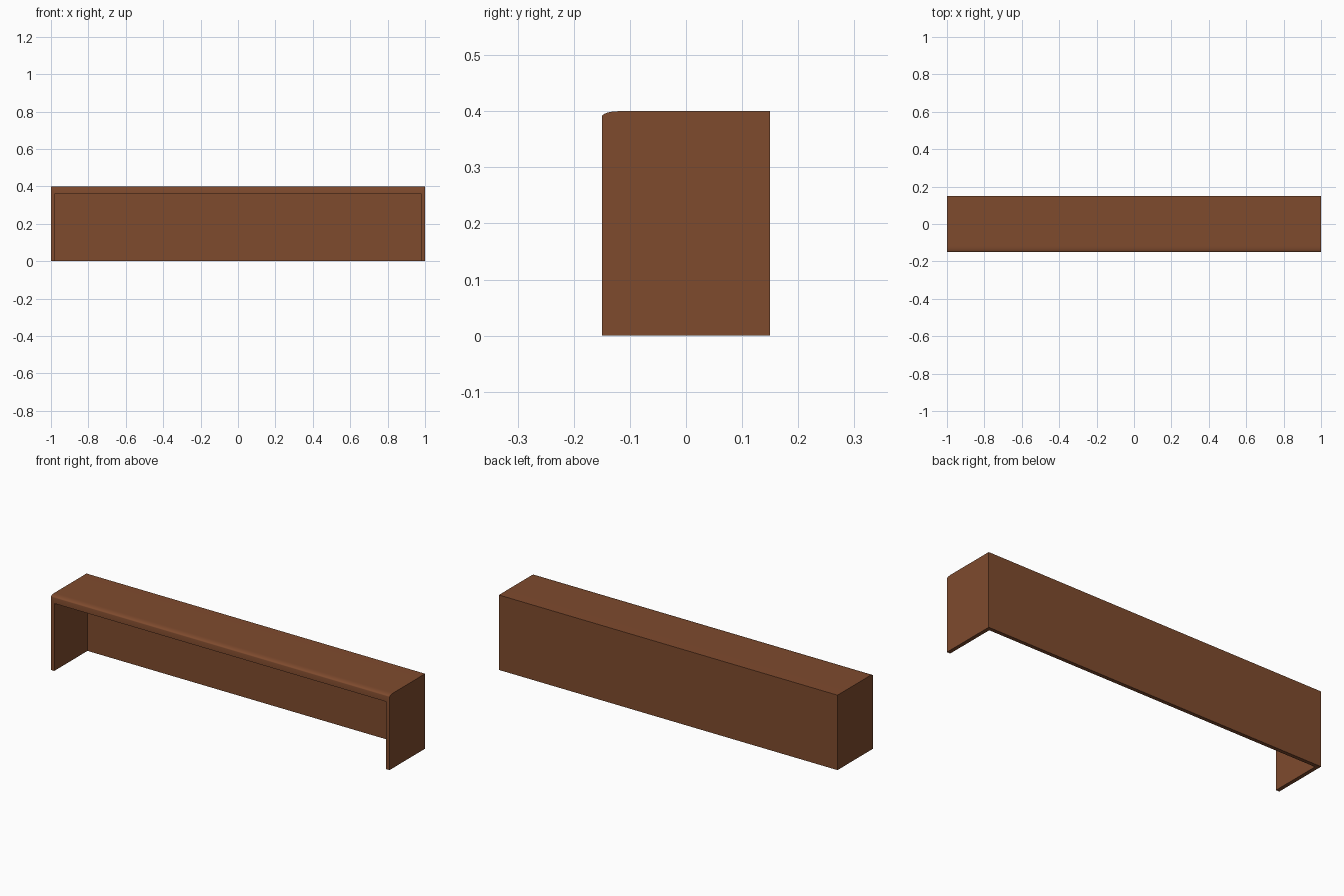
import bpy, bmesh, math

if "Cube" in bpy.data.objects:
    bpy.data.objects.remove(bpy.data.objects["Cube"])

W, D, H = 1.0, 0.15, 0.40      # half width, half depth, height
SIDE, TOP, BACK = 0.02, 0.04, 0.02

wood = bpy.data.materials.new("brown wood")
wood.diffuse_color = (0.212, 0.070, 0.027, 1)
wood.use_nodes = True
wood.node_tree.nodes["Principled BSDF"].inputs["Base Color"].default_value = wood.diffuse_color

# Side profile (y, z) with a shallow elliptical rounding on the front top edge
ry, rz, n = 0.03, 0.01, 8
profile = [(D, 0), (D, H)]
for i in range(n + 1):
    a = math.pi / 2 * (1 + i / n)
    profile.append((-D + ry + ry * math.cos(a), H - rz + rz * math.sin(a)))
profile.append((-D, 0))

# Shelf body: profile extruded across the full width
bm = bmesh.new()
face = bm.faces.new([bm.verts.new((-W, y, z)) for y, z in profile])
ext = bmesh.ops.extrude_face_region(bm, geom=[face])
bmesh.ops.translate(bm, vec=(2 * W, 0, 0),
                    verts=[v for v in ext["geom"] if isinstance(v, bmesh.types.BMVert)])
bmesh.ops.recalc_face_normals(bm, faces=bm.faces)
mesh = bpy.data.meshes.new("shelf_body")
bm.to_mesh(mesh)
bm.free()
mesh.materials.append(wood)
body = bpy.data.objects.new("shelf_body", mesh)
bpy.context.collection.objects.link(body)

# Cavity open at the front and bottom, leaving top, back and two sides
y0, y1, z0, z1 = -D - 0.1, D - BACK, -0.1, H - TOP
bpy.ops.mesh.primitive_cube_add(size=1, location=(0, (y0 + y1) / 2, (z0 + z1) / 2))
cutter = bpy.context.object
cutter.name = "cavity_cutter"
cutter.scale = (2 * (W - SIDE), y1 - y0, z1 - z0)
cutter.data.materials.append(wood)
cutter.hide_render = True

cut = body.modifiers.new("cavity", "BOOLEAN")
cut.operation = "DIFFERENCE"
cut.solver = "EXACT"
cut.object = cutter
bpy.ops.object.select_all(action="DESELECT")
body.select_set(True)
bpy.context.view_layer.objects.active = body
bpy.ops.object.modifier_apply(modifier=cut.name)
bpy.data.objects.remove(cutter)

# Smooth only the rounded front edge
bpy.ops.object.shade_smooth_by_angle(angle=math.radians(30))
